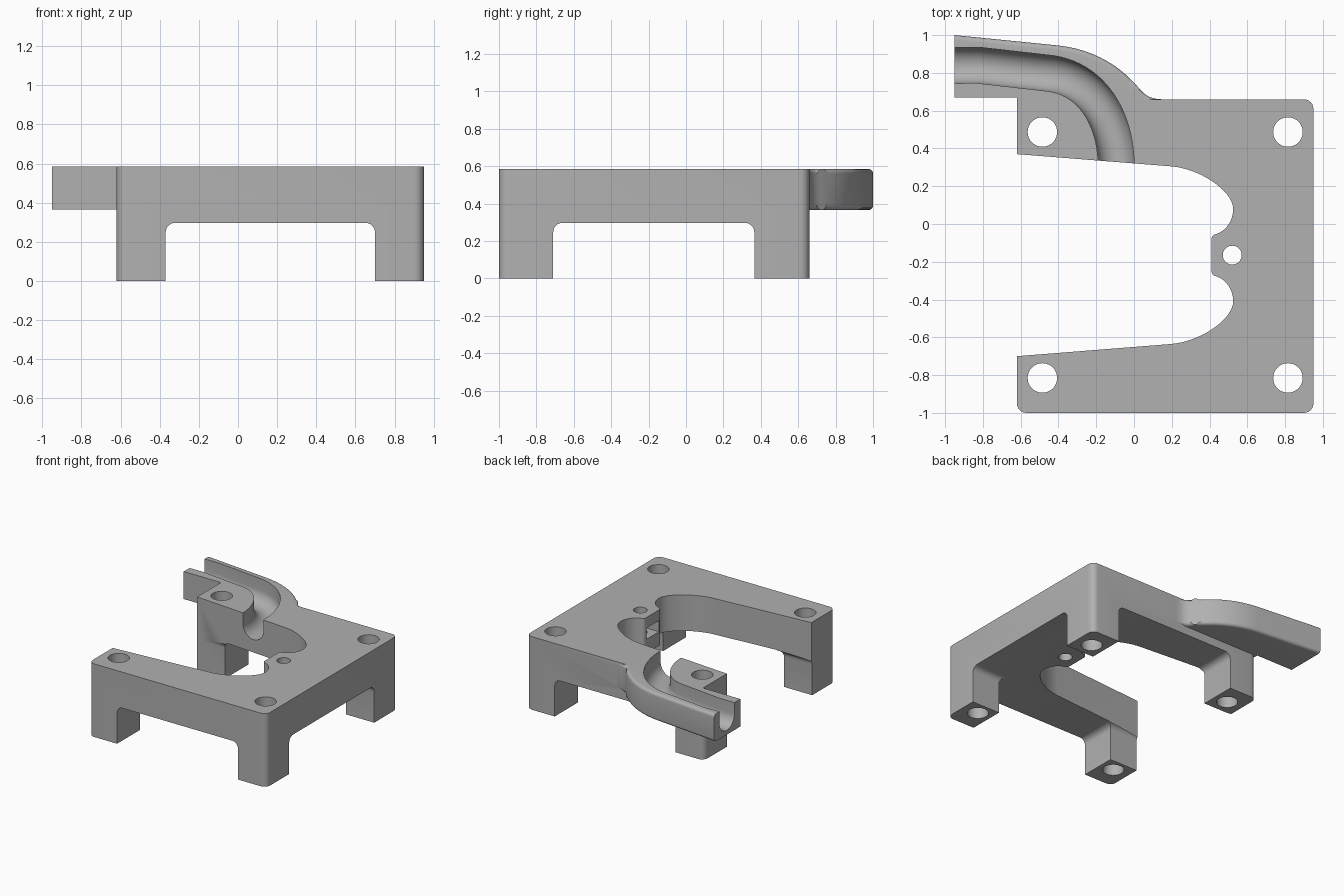
import bpy, bmesh, math
from mathutils import Vector
from mathutils.geometry import interpolate_bezier

cube = bpy.data.objects.get("Cube")
if cube:
    bpy.data.objects.remove(cube, do_unlink=True)

TOP, UNDER, ARM_UNDER = 0.585, 0.297, 0.365

grey = bpy.data.materials.new("plain grey")
grey.use_nodes = True
grey.diffuse_color = (0.44, 0.44, 0.44, 1)
grey.node_tree.nodes["Principled BSDF"].inputs["Base Color"].default_value = (0.44, 0.44, 0.44, 1)


def finish(name, bm):
    bmesh.ops.recalc_face_normals(bm, faces=bm.faces)
    mesh = bpy.data.meshes.new(name)
    bm.to_mesh(mesh)
    bm.free()
    mesh.materials.append(grey)
    obj = bpy.data.objects.new(name, mesh)
    bpy.context.collection.objects.link(obj)
    return obj


def round_edges(bm, rule, radius):
    edges = [e for e in bm.edges if rule(*[v.co for v in e.verts])]
    bmesh.ops.bevel(bm, geom=edges, offset=radius, segments=6, profile=0.5, affect='EDGES')


def prism(name, outline, low, high, rule=None, radius=0.0):
    """Extrude a flat outline upwards, rounding the edges that match the rule."""
    bm = bmesh.new()
    face = bm.faces.new([bm.verts.new((p[0], p[1], low)) for p in outline])
    grown = bmesh.ops.extrude_face_region(bm, geom=[face])["geom"]
    for v in grown:
        if isinstance(v, bmesh.types.BMVert):
            v.co.z = high
    if rule:
        round_edges(bm, rule, radius)
    return finish(name, bm)


def rect(x0, x1, y0, y1):
    return [(x0, y0), (x1, y0), (x1, y1), (x0, y1)]


def bezier(a, b, c, d, n=16):
    return [(p.x, p.y) for p in interpolate_bezier(*[Vector(q) for q in (a, b, c, d)], n)]


def combine(target, other, operation):
    mod = target.modifiers.new(operation, 'BOOLEAN')
    mod.operation, mod.object, mod.solver = operation, other, 'EXACT'
    bpy.context.view_layer.objects.active = target
    bpy.ops.object.modifier_apply(modifier=mod.name)
    bpy.data.objects.remove(other, do_unlink=True)


def vertical(a, b):
    return abs(a.z - b.z) > 0.1


# Main block with rounded upright corners
body = prism("mounting_bracket", rect(-0.62, 0.95, -1, 0.66), 0, TOP, vertical, 0.05)

# Crossing tunnels under the plate leave four legs
combine(body, prism("tunnel_across", rect(-1.2, 1.2, -0.71, 0.365), -0.2, UNDER,
        lambda a, b: a.z > 0.1 and b.z > 0.1 and abs(a.x - b.x) > 0.1, 0.05), 'DIFFERENCE')
combine(body, prism("tunnel_along", rect(-0.37, 0.70, -1.2, 1.2), -0.2, UNDER,
        lambda a, b: a.z > 0.1 and b.z > 0.1 and abs(a.y - b.y) > 0.1, 0.05), 'DIFFERENCE')

# Side arm with a softened outer edge
outer = [(-0.95, 1.0)]
outer += bezier((-0.40, 0.945), (-0.18, 0.92), (-0.05, 0.81), (0.03, 0.715))
outer += bezier((0.03, 0.715), (0.06, 0.68), (0.09, 0.66), (0.15, 0.66), 7)[1:]
outer_keys = {(round(x, 4), round(y, 4)) for x, y in outer}


def outer_rim(a, b):
    return abs(a.z - b.z) < 0.01 and all((round(p.x, 4), round(p.y, 4)) in outer_keys for p in (a, b))


arm = prism("arm", outer + [(0.15, 0.55), (-0.62, 0.55), (-0.62, 0.67), (-0.95, 0.67)],
            ARM_UNDER, TOP, outer_rim, 0.025)
combine(body, arm, 'UNION')

# Open bay, symmetric about the middle of the plate
half = [(-0.8, 0.384)]
half += bezier((0.2, 0.305), (0.36, 0.29), (0.525, 0.17), (0.525, 0.08))
half += bezier((0.525, 0.08), (0.525, 0.01), (0.48, -0.04), (0.435, -0.053), 10)[1:]
half += bezier((0.435, -0.053), (0.42, -0.058), (0.41, -0.062), (0.41, -0.085), 5)[1:]
bay = half + [(x, -0.33 - y) for x, y in reversed(half)]
combine(body, prism("bay", bay, -0.2, 0.9), 'DIFFERENCE')


# Screw holes in the legs and in the small tab
def drill(x, y, radius):
    ring = [(x + radius * math.cos(i * math.tau / 40), y + radius * math.sin(i * math.tau / 40))
            for i in range(40)]
    combine(body, prism("hole", ring, -0.2, 0.9), 'DIFFERENCE')


for hx in (-0.485, 0.815):
    for hy in (-0.815, 0.487):
        drill(hx, hy, 0.078)
drill(0.52, -0.165, 0.05)

# Nut slot in the tab
combine(body, prism("nut_slot", rect(0.3, 0.6, -0.245, -0.085), 0.41, 0.5), 'DIFFERENCE')

# Round-bottomed channel swept along the arm into the bay
path = [(-1.1, 0.84), (-0.82, 0.84)]
path += bezier((-0.44, 0.797), (-0.2, 0.76), (-0.1, 0.53), (-0.095, 0.33), 24)
path += [(-0.095, 0.2)]
path = [Vector(p) for p in path]
R, MID = 0.095, 0.495
profile = [(-R, 0.8)]
profile += [(-R * math.cos(i * math.pi / 18), MID - R * math.sin(i * math.pi / 18)) for i in range(19)]
profile += [(R, 0.8)]
bm = bmesh.new()
rings = []
for i, p in enumerate(path):
    d = (path[min(i + 1, len(path) - 1)] - path[max(i - 1, 0)]).normalized()
    rings.append([bm.verts.new((p.x - d.y * u, p.y + d.x * u, z)) for u, z in profile])
for a, b in zip(rings, rings[1:]):
    for i in range(len(profile)):
        j = (i + 1) % len(profile)
        bm.faces.new((a[i], a[j], b[j], b[i]))
bm.faces.new(rings[0])
bm.faces.new(rings[-1])
combine(body, finish("channel", bm), 'DIFFERENCE')

# Smooth curved walls, keep machined edges sharp
bpy.ops.object.select_all(action='DESELECT')
body.select_set(True)
bpy.context.view_layer.objects.active = body
bpy.ops.object.shade_smooth_by_angle(angle=math.radians(30))
